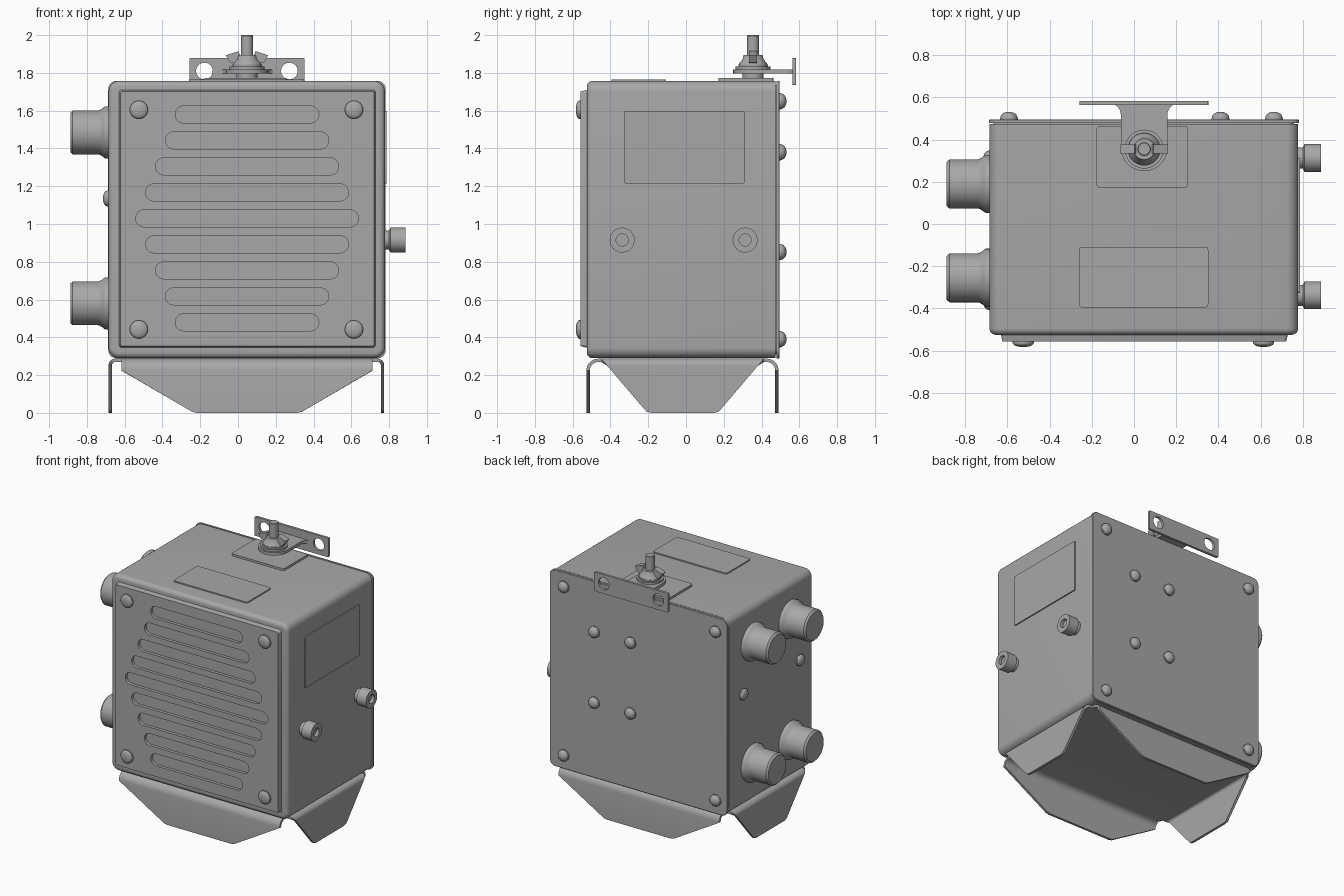
import bpy, bmesh
from math import sin, cos, pi, radians

if "Cube" in bpy.data.objects:
    bpy.data.objects.remove(bpy.data.objects["Cube"])

CX = 0.048                       # body centre in x
AX = {'x': lambda a, b, c: (c, a, b), 'y': lambda a, b, c: (a, c, b), 'z': lambda a, b, c: (a, b, c)}
GREY = bpy.data.materials.new("dark_grey")
GREY.diffuse_color = (.39, .39, .39, 1)
GREY.use_nodes = True
GREY.node_tree.nodes["Principled BSDF"].inputs["Base Color"].default_value = GREY.diffuse_color


def make(name, verts, faces):
    me = bpy.data.meshes.new(name)
    me.from_pydata(verts, [], faces)
    bm = bmesh.new()
    bm.from_mesh(me)
    bmesh.ops.recalc_face_normals(bm, faces=bm.faces)
    bm.to_mesh(me)
    bm.free()
    me.materials.append(GREY)
    ob = bpy.data.objects.new(name, me)
    bpy.context.collection.objects.link(ob)
    return ob


def loft(name, rings, axis):
    """rings: list of (outline, offset along axis), capped at both ends"""
    n = len(rings[0][0])
    verts = [AX[axis](a, b, c) for pts, c in rings for a, b in pts]
    faces = [(k * n + i, k * n + (i + 1) % n, (k + 1) * n + (i + 1) % n, (k + 1) * n + i)
             for k in range(len(rings) - 1) for i in range(n)]
    m = (len(rings) - 1) * n
    faces += [tuple(range(n)), tuple(range(m, m + n))]
    return make(name, verts, faces)


def rrect(a0, a1, b0, b1, r, n=6):
    pts = []
    for k, (a, b) in enumerate(((a1 - r, b1 - r), (a0 + r, b1 - r), (a0 + r, b0 + r), (a1 - r, b0 + r))):
        for i in range(n + 1):
            t = pi / 2 * (k + i / n)
            pts.append((a + r * cos(t), b + r * sin(t)))
    return pts


def slab(name, a0, a1, b0, b1, r, c0, c1, axis, soft=0.0):
    """rounded slab; the edge at c1 is chamfered by soft"""
    s = 1 if c1 > c0 else -1
    rings = [(rrect(a0, a1, b0, b1, r), c0)]
    if soft:
        rings += [(rrect(a0, a1, b0, b1, r), c1 - s * soft),
                  (rrect(a0 + soft, a1 - soft, b0 + soft, b1 - soft, max(r - soft, .003)), c1)]
    else:
        rings.append((rings[0][0], c1))
    return loft(name, rings, axis)


def lathe(name, profile, a, b, c, axis, sign=1, n=32):
    rings = [([(a + r * cos(2 * pi * i / n), b + r * sin(2 * pi * i / n)) for i in range(n)], c + sign * h)
             for r, h in profile]
    return loft(name, rings, axis)


def apply_modifier(ob, mod):
    bpy.context.view_layer.objects.active = ob
    bpy.ops.object.modifier_apply(modifier=mod.name)


def cut(ob, cutters):
    for c in cutters:
        c.hide_render = True
        m = ob.modifiers.new("cut", 'BOOLEAN')
        m.object, m.operation, m.solver = c, 'DIFFERENCE', 'EXACT'
        apply_modifier(ob, m)
        bpy.data.objects.remove(c)


def dome(r, h, base=0.008):
    return [(r, -0.005), (r, base)] + [(r * .93 * cos(t * pi / 12) + .001, base + (h - base) * sin(t * pi / 12))
                                       for t in range(7)]


# housing with rounded front edges
rings = [(rrect(-.685, .778, .29, 1.757, .055), .473)]
for i in range(7):
    t = pi / 2 * i / 6
    d = .03 * (1 - cos(t))
    rings.append((rrect(-.685 + d, .778 - d, .29 + d, 1.757 - d, .055 - d), -.495 - .03 * sin(t)))
loft("housing", rings, 'y')

# back cover and its seal
slab("back_seal", -.665, .758, .31, 1.737, .04, .46, .485, 'y')
slab("back_cover", -.687, .782, .288, 1.758, .045, .478, .495, 'y', .003)

# front grille panel, slightly tapered, with recessed slots
panel = loft("front_panel", [(rrect(-.633, .731, .343, 1.712, .018), -.515),
                             (rrect(-.623, .721, .353, 1.702, .012), -.558)], 'y')
slots = []
for i in range(9):
    w = .59 - .0525 * abs(i - 4)
    z = 1.58 - .1376 * i
    slots.append(slab("slot_cutter", CX - w, CX + w, z - .045, z + .045, .0445, -.535, -.6, 'y'))
cut(panel, slots)

# screws
for x in (-.525, .614):
    for z in (1.605, .442):
        lathe("front_screw", dome(.05, .025), x, z, -.558, 'y', -1)
for x, z in [(x, z) for x in (-.593, .663) for z in (1.65, .39)] + [(x, z) for x in (.11, .41) for z in (1.38, .852)]:
    lathe("back_screw", dome(.043, .037), x, z, .495, 'y')
for y in (.305, -.365):
    lathe("side_screw", dome(.043, .03), y, 1.135, -.685, 'x', -1)

# cable ports on the left
port = [(.138, -.01), (.138, .018), (.134, .024), (.126, .034), (.118, .048), (.116, .055), (.116, .19), (.104, .203)]
for y in (.19, -.255):
    for z in (1.485, .58):
        lathe("cable_port", port, y, z, -.685, 'x', -1, 48)

# socket bolts on the right
bolt = [(.05, -.01), (.05, .022), (.066, .03), (.066, .108), (.032, .108), (.032, .085)]
for y in (-.338, .313):
    lathe("side_bolt", bolt, y, .915, .778, 'x')

# blank plates on the right and top
slab("side_plate", -.328, .312, 1.215, 1.597, .01, .77, .787, 'x')
slab("top_plate", -.26, .352, -.395, -.108, .015, 1.75, 1.766, 'z')
slab("bracket_pad", -.178, .257, .173, .463, .015, 1.75, 1.773, 'z')

# mounting bracket: flared arm and drilled upright
half = [(.11 * sin(pi / 2 * i / 8), .36 - .11 * cos(pi / 2 * i / 8)) for i in range(9)]
half += [(.16 - .05 * cos(pi / 2 * i / 6), .515 + .055 * sin(pi / 2 * i / 6)) for i in range(7)]
arm = [(CX + a, b) for a, b in half] + [(CX - a, b) for a, b in half[:0:-1]]
loft("bracket_arm", [(arm, 1.797), (arm, 1.819)], 'z')
upright = slab("bracket_upright", -.258, .352, 1.735, 1.878, .006, .565, .583, 'y')
cut(upright, [lathe("hole_cutter", [(.044, -.1), (.044, .1)], x, 1.81, .575, 'y') for x in (-.178, .272)])

# stud, washers and wing nut
SY = .355
lathe("stud", [(.032, 0), (.032, .236), (.028, .24)], CX, SY, 1.76, 'z')
lathe("spacer", [(.055, 0), (.055, .035)], CX, SY, 1.765, 'z')
lathe("washer", [(.092, 0), (.092, .02)], CX, SY, 1.814, 'z', 1, 40)
lathe("lock_washer", [(.078, 0), (.078, .013)], CX, SY, 1.832, 'z', 1, 40)
lathe("wing_nut", [(.076, 0), (.072, .01), (.056, .028), (.05, .052)], CX, SY, 1.843, 'z')
for s in (1, -1):
    wing = [(CX + s * a, b) for a, b in ((.03, 1.845), (.09, 1.855), (.112, 1.893), (.045, 1.915), (.03, 1.875))]
    loft("wing", [(wing, SY - .022), (wing, SY + .022)], 'y')


# bent skirt plates below the housing
def skirt(name, inner, outer, r, top, w, drops, axis, mid):
    """inner: start of the flat, outer: face of the flap, w: flat half width, drops: (z, half width)"""
    s = 1 if outer > inner else -1
    (z0, h0), (z1, h1) = drops[:2]
    path = [(inner, top, w)]
    for i in range(9):
        t = pi / 2 * i / 8
        z = top - r * (1 - cos(t))
        path.append((outer - s * r * (1 - sin(t)), z, min(w, h0 + (z - z0) * (h0 - h1) / (z0 - z1))))
    path += [(outer, z, h) for z, h in drops if z < top - r - .004]
    verts = []
    for d, z, h in path:
        for e in (-h, h):
            verts.append((mid + e, d, z) if axis == 'y' else (d, mid + e, z))
    ob = make(name, verts, [(2 * i, 2 * i + 1, 2 * i + 3, 2 * i + 2) for i in range(len(path) - 1)])
    if ob.data.polygons[0].normal.z < 0:
        ob.data.flip_normals()
    m = ob.modifiers.new("thickness", 'SOLIDIFY')
    m.thickness, m.offset = .018, -1
    apply_modifier(ob, m)


long_drops = [(.222, .665), (.02, .315), (.006, .292), (0, .265)]
short_drops = [(.245, .395), (.022, .205), (.006, .19), (0, .165)]
for tag, y in (("front", -.527), ("back", .49)):
    skirt(tag + "_skirt", -.02, y, .062, .287, .665, long_drops, 'y', CX)
for tag, x, inner in (("left", -.685, -.617), ("right", .774, .713)):
    skirt(tag + "_skirt", inner, x, .035, .287, .43, short_drops, 'x', -.018)

bpy.ops.object.select_all(action='SELECT')
bpy.context.view_layer.objects.active = panel
bpy.ops.object.shade_smooth_by_angle(angle=radians(35))
